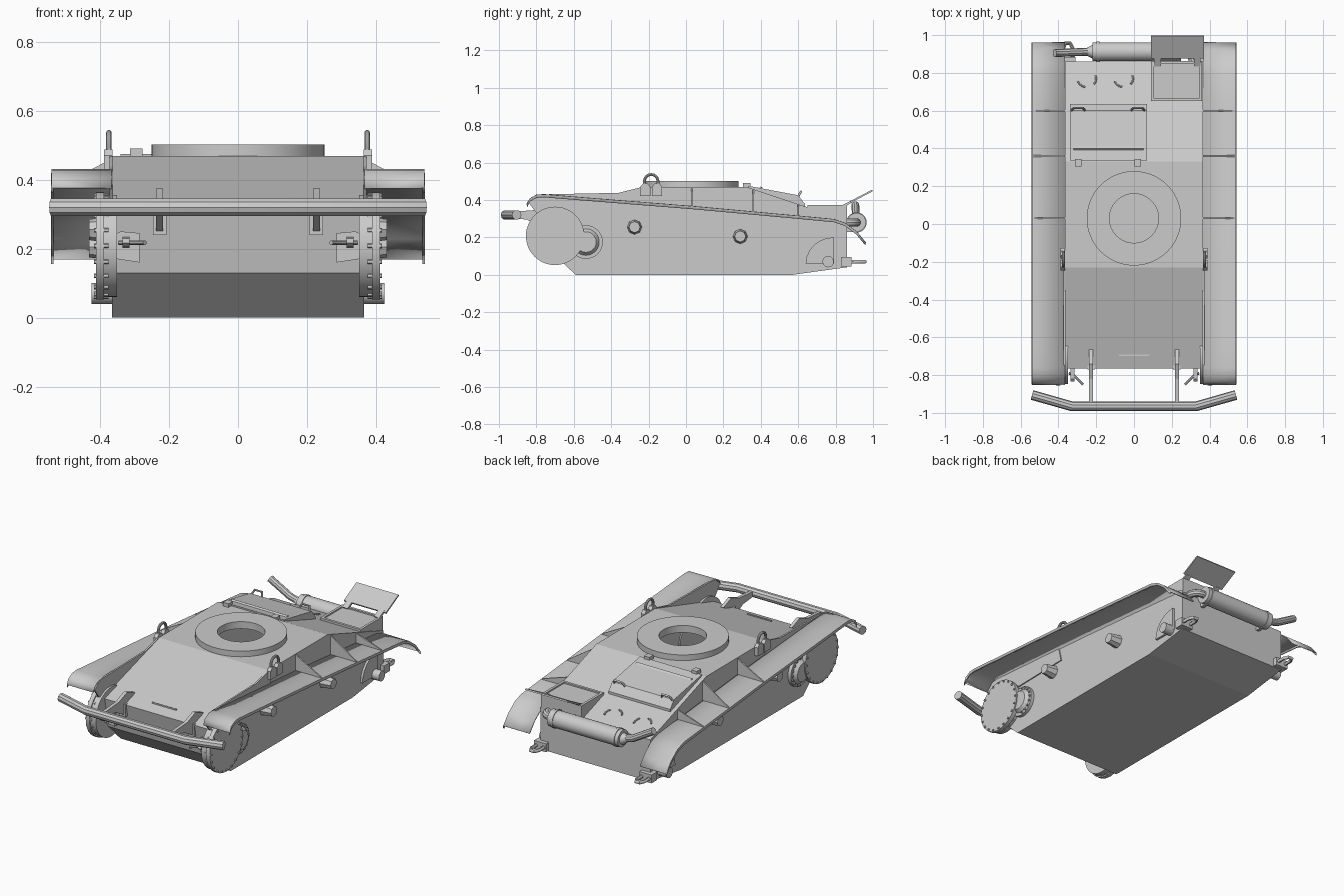
import bpy, bmesh, math
from mathutils import Vector

if "Cube" in bpy.data.objects:
    bpy.data.objects.remove(bpy.data.objects["Cube"])


def finish(name, bm, smooth=False):
    bmesh.ops.recalc_face_normals(bm, faces=bm.faces)
    me = bpy.data.meshes.new(name)
    bm.to_mesh(me)
    bm.free()
    ob = bpy.data.objects.new(name, me)
    bpy.context.collection.objects.link(ob)
    activate(ob)
    if smooth:
        bpy.ops.object.shade_smooth_by_angle(angle=math.radians(35))
    return ob


def activate(ob):
    bpy.ops.object.select_all(action='DESELECT')
    ob.select_set(True)
    bpy.context.view_layer.objects.active = ob


def prism(name, pts, a, b, axis='x'):
    """Extrude a (y,z) outline along x, or an (x,z) outline along y."""
    bm = bmesh.new()
    put = (lambda p, t: (t, p[0], p[1])) if axis == 'x' else (lambda p, t: (p[0], t, p[1]))
    A = [bm.verts.new(put(p, a)) for p in pts]
    B = [bm.verts.new(put(p, b)) for p in pts]
    bm.faces.new(A)
    bm.faces.new(B)
    for i in range(len(pts)):
        j = (i + 1) % len(pts)
        bm.faces.new((A[i], A[j], B[j], B[i]))
    return finish(name, bm)


def box(name, x0, x1, y0, y1, z0, z1):
    return prism(name, [(y0, z0), (y1, z0), (y1, z1), (y0, z1)], x0, x1)


def cyl(name, p, q, r, r2=None, n=32):
    p, q = Vector(p), Vector(q)
    d = q - p
    bm = bmesh.new()
    bmesh.ops.create_cone(bm, cap_ends=True, segments=n, radius1=r,
                          radius2=r if r2 is None else r2, depth=d.length)
    bm.transform(d.to_track_quat('Z', 'Y').to_matrix().to_4x4())
    bmesh.ops.translate(bm, verts=bm.verts, vec=(p + q) / 2)
    return finish(name, bm, n > 8)


def tube(name, pts, r, closed=False):
    cu = bpy.data.curves.new(name, 'CURVE')
    cu.dimensions = '3D'
    cu.bevel_depth, cu.bevel_resolution, cu.use_fill_caps = r, 3, True
    sp = cu.splines.new('POLY')
    sp.points.add(len(pts) - 1)
    for s, p in zip(sp.points, pts):
        s.co = (*p, 1)
    sp.use_cyclic_u = closed
    ob = bpy.data.objects.new(name, cu)
    bpy.context.collection.objects.link(ob)
    activate(ob)
    bpy.ops.object.convert(target='MESH')
    bpy.ops.object.shade_smooth_by_angle(angle=math.radians(35))


def washer(name, c, r0, r1, h, n=64):
    bm = bmesh.new()
    prof = [(r0, 0), (r1, 0), (r1, h), (r0, h)]
    L = [[bm.verts.new((c[0] + r * math.cos(t), c[1] + r * math.sin(t), c[2] + z)) for r, z in prof]
         for t in (2 * math.pi * i / n for i in range(n))]
    for i in range(n):
        for k in range(4):
            bm.faces.new((L[i][k], L[i][k - 1], L[(i + 1) % n][k - 1], L[(i + 1) % n][k]))
    return finish(name, bm, True)


# hull: hollow shell with a round opening in the roof
hull = prism('hull', [(-.59, 0), (.57, 0), (.86, .04), (.86, .29), (.33, .468), (-.23, .468),
                      (-.765, .31), (-.73, .13)], -.365, .365)
cutter = cyl('opening_cutter', (0, .03, .3), (0, .03, .6), .13, n=64)
cutter.hide_render = True
so = hull.modifiers.new('shell', 'SOLIDIFY')
so.thickness, so.offset = .012, -1
bo = hull.modifiers.new('opening', 'BOOLEAN')
bo.object, bo.solver = cutter, 'EXACT'
activate(hull)
bpy.ops.object.convert(target='MESH')
bpy.data.objects.remove(cutter)
washer('turret_ring', (0, .03, .466), .13, .25, .036)

# engine deck: z on the sloping rear plate
deck = lambda y: .468 - .336 * (y - .33)
prism('engine_hatch', [(.335, .46), (.335, .475), (.60, .425), (.635, .38), (.635, .36)], -.34, .07)
for x in (-.295, .02):
    box('hatch_hinge', x - .018, x + .018, .305, .345, .465, .49)
    tube('hatch_handle', [(x - .035, .60, .42), (x - .025, .615, .445), (x + .025, .615, .445),
                          (x + .035, .60, .42)], .006)
prism('hatch_strip', [(.39, .464), (.40, .472), (.41, .464)], -.32, .05)
for x in (-.25, -.055):
    for a in (200, 320):
        tube('deck_clip', [(x + .05 * math.cos(math.radians(a + t)), .77 + .045 * math.sin(math.radians(a + t)),
                            deck(.77 + .045 * math.sin(math.radians(a + t))) + .004) for t in (0, 20, 40, 60)], .005)

# rear stowage box with raised lid
box('rear_box', .09, .36, .65, .862, .28, .365)
for x0, x1, y0, y1 in ((.09, .36, .65, .665), (.09, .36, .847, .862), (.09, .105, .65, .862), (.345, .36, .65, .862)):
    box('box_rim', x0, x1, y0, y1, .36, .373)
prism('box_lid', [(.875, .392), (.995, .455), (.999, .447), (.879, .384)], .09, .37)
for x in (.125, .335):
    prism('lid_arm', [(.835, .372), (.885, .398), (.885, .386), (.845, .36)], x - .018, x + .018)

# exhaust
cyl('muffler', (-.22, .912, .28), (.25, .912, .28), .05)
for x in (-.19, .22):
    cyl('muffler_band', (x - .008, .912, .28), (x + .008, .912, .28), .054)
    box('muffler_bracket', x - .01, x + .01, .855, .912, .23, .27)
cyl('exhaust_cone', (-.22, .912, .28), (-.25, .912, .288), .035, .02)
tube('exhaust_pipe', [(-.23, .912, .283), (-.29, .91, .30), (-.42, .905, .375)], .021)
tube('exhaust_elbow', [(.24, .912, .28)] + [(.265 + .045 * math.sin(t), .867 + .045 * math.cos(t), .28)
     for t in (0, .4, .8, 1.2, 1.57)] + [(.31, .845, .28)], .022)

# front bumper
tube('bumper', [(-.54, -.905, .32), (-.33, -.965, .32), (.33, -.965, .32), (.54, -.905, .32)], .026)

fender_path = [(-.85, .375), (-.835, .405), (-.80, .425), (-.76, .428), (-.6, .415), (.03, .365), (.36, .335),
               (.61, .312), (.79, .295), (.85, .275), (.91, .23), (.96, .17)]
for s in (-1, 1):
    X = lambda x: s * x
    # fender with a turned-down outer lip
    bm = bmesh.new()
    rows = [[bm.verts.new((X(x), y, z + dz)) for x, dz in ((.366, 0), (.538, 0), (.538, -.014))]
            for y, z in fender_path]
    for a, b in zip(rows, rows[1:]):
        for k in (0, 1):
            bm.faces.new((a[k], a[k + 1], b[k + 1], b[k]))
    fen = finish('fender', bm, True)
    m = fen.modifiers.new('thickness', 'SOLIDIFY')
    m.thickness, m.offset = .007, 0
    # side plate joining fender and sloping front
    prism('side_plate', [(-.84, .385), (-.80, .425), (-.76, .43), (-.36, .438), (-.24, .468), (-.2, .3), (-.74, .29),
                         (-.80, .33)], X(.362), X(.372))
    # fender gussets
    for y, zt, zf in ((.03, .463, .365), (.36, .455, .335), (.60, .375, .313)):
        prism('fender_gusset', [(X(.362), zf), (X(.535), zf), (X(.535), zf + .006), (X(.362), zt)],
              y - .004, y + .004, 'y')
    # lifting eye
    for y in (-.218, -.155):
        prism('eye_base', [(y - .027, .42), (y + .027, .42), (y + .027, .47), (y + .012, .488), (y - .012, .488),
                           (y - .027, .47)], X(.364), X(.388))
    tube('lifting_eye', [(X(.374), -.222, .47), (X(.374), -.222, .505)] +
         [(X(.374), -.186 - .034 * math.cos(t), .506 + .03 * math.sin(t)) for t in (.4, .8, 1.2, 1.57, 1.94, 2.34, 2.74)] +
         [(X(.374), -.15, .505), (X(.374), -.15, .47)], .008)
    # final drive drum with bolts
    cy, cz = -.70, .208
    cyl('drive_drum', (X(.35), cy, cz), (X(.39), cy, cz), .148, n=48)
    cyl('drive_flange', (X(.388), cy, cz), (X(.412), cy, cz), .156, n=48)
    for i in range(20):
        t = 2 * math.pi * i / 20
        y, z = cy + .147 * math.cos(t), cz + .147 * math.sin(t)
        cyl('flange_bolt', (X(.375), y, z), (X(.418), y, z), .007, n=6)
    # brake hub behind the drum
    cyl('hub_flange', (X(.35), -.535, .175), (X(.385), -.535, .175), .09)
    cyl('hub_cap', (X(.38), -.535, .175), (X(.405), -.535, .175), .075, .055)
    for i in range(-4, 5):
        y, z = -.535 + .08 * math.cos(i * .36), .175 + .08 * math.sin(i * .36)
        cyl('hub_bolt', (X(.38), y, z), (X(.393), y, z), .006, n=6)
    # return roller stubs
    for y, z in ((-.275, .255), (.29, .205)):
        cyl('roller_stub', (X(.36), y, z), (X(.432), y, z), .04, .03, n=8)
    # rear idler mount
    arc = [(.79 + .15 * math.cos(t), .06 + .14 * math.sin(t)) for t in (math.pi / 2 + i * math.pi / 12 for i in range(7))]
    prism('idler_plate', arc + [(.79, .06)], X(.362), X(.378))
    cyl('idler_axle', (X(.36), .76, .06 + .01), (X(.424), .76, .07), .03)
    # rear tow shackle
    box('rear_tow_block', X(.31), X(.39), .83, .885, .045, .095)
    tube('rear_shackle', [(X(.325), .87, .07), (X(.325), .93, .07), (X(.338), .957, .07), (X(.362), .957, .07),
                          (X(.375), .93, .07), (X(.375), .87, .07)], .01)
    # front tow bracket
    prism('front_tow_plate', [(X(.285), .16), (X(.35), .17), (X(.37), .2), (X(.37), .235), (X(.34), .25),
                              (X(.285), .245)], -.765, -.735, 'y')
    prism('front_tow_lug', [(-.74, .20), (-.82, .205), (-.835, .217), (-.82, .23), (-.74, .235)], X(.315), X(.335))
    tube('front_tow_pin', [(X(.27), -.85, .217), (X(.32), -.80, .217), (X(.345), -.79, .217)], .007)
    # bumper arm
    prism('bumper_arm', [(-.955, .335), (-.82, .345), (-.74, .375), (-.665, .345), (-.75, .30), (-.75, .24),
                         (-.85, .295), (-.95, .305)], X(.217), X(.237))
    box('arm_foot', X(.207), X(.247), -.77, -.735, .24, .315)
box('front_seam', -.08, .08, -.70, -.692, .325, .337)
